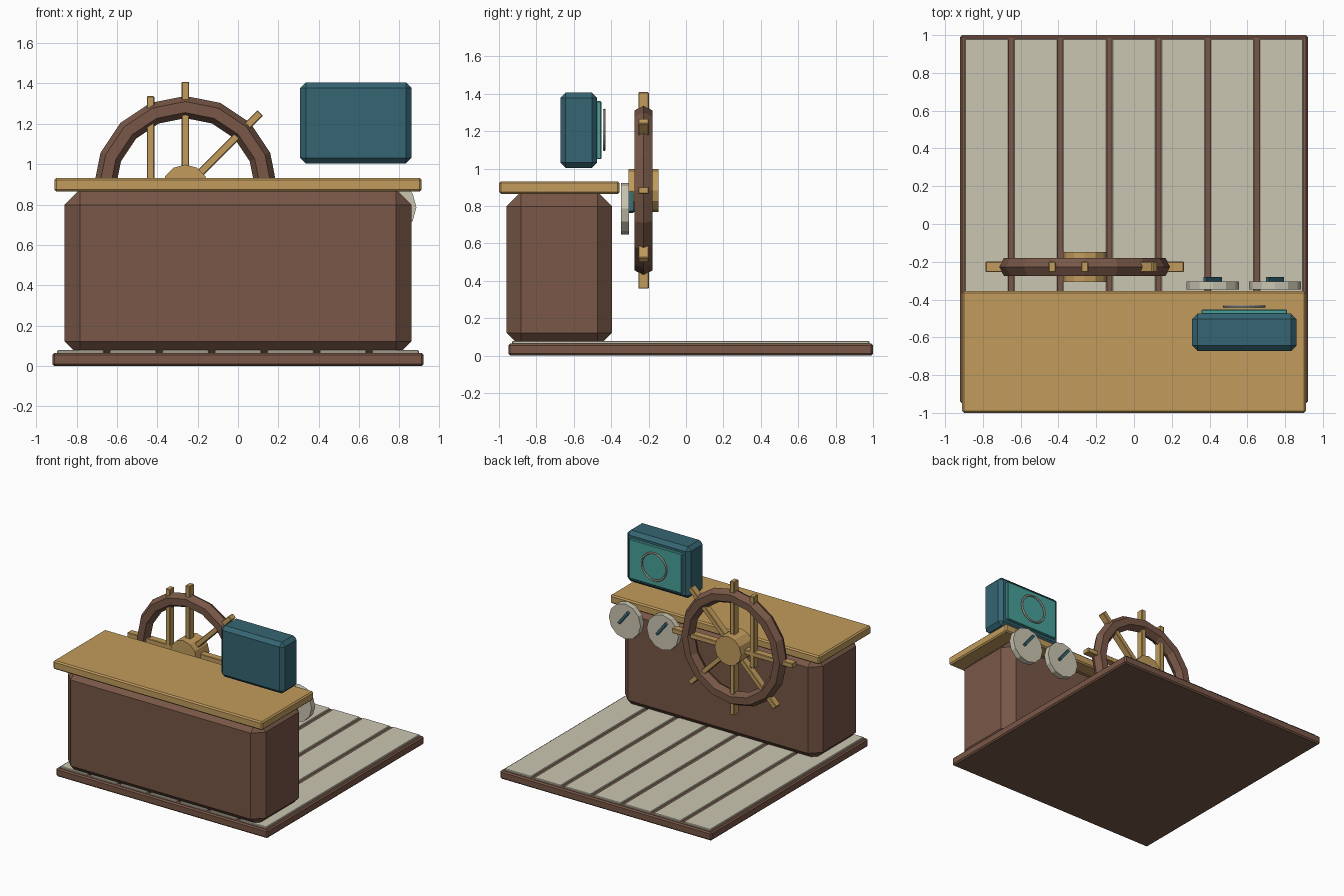
import bpy, math
from mathutils import Matrix, Vector

if "Cube" in bpy.data.objects:
    bpy.data.objects.remove(bpy.data.objects["Cube"])


def colour(name, r, g, b):
    def lin(c):
        c /= 255
        return c / 12.92 if c <= 0.04045 else ((c + 0.055) / 1.055) ** 2.4
    m = bpy.data.materials.new(name)
    m.diffuse_color = (lin(r), lin(g), lin(b), 1)
    m.use_nodes = True
    m.node_tree.nodes["Principled BSDF"].inputs["Base Color"].default_value = m.diffuse_color
    return m


BROWN = colour("dark_wood", 120, 87, 71)
TAN = colour("light_wood", 194, 156, 93)
CREAM = colour("cream", 203, 198, 178)
NAVY = colour("dark_teal", 53, 101, 114)
TEAL = colour("screen_teal", 72, 160, 154)


def finish(name, mat):
    ob = bpy.context.object
    ob.name = name
    ob.data.materials.append(mat)
    return ob


def box(name, mat, lo, hi, bevel=0.0):
    """Box between two corners, with an optional one-step chamfer."""
    lo, hi = Vector(lo), Vector(hi)
    bpy.ops.mesh.primitive_cube_add(size=1, location=(lo + hi) / 2)
    ob = finish(name, mat)
    ob.data.transform(Matrix.Diagonal((*(hi - lo), 1)))
    if bevel:
        mod = ob.modifiers.new("chamfer", 'BEVEL')
        mod.width = bevel
        mod.segments = 1
    return ob


def disc(name, mat, centre, radius, depth):
    """Twelve-sided drum with its axis along y."""
    bpy.ops.mesh.primitive_cylinder_add(vertices=12, radius=radius, depth=depth,
                                        location=centre, rotation=(math.pi / 2, 0, 0))
    return finish(name, mat)


def ring(name, mat, centre, major, minor, seg, sides):
    bpy.ops.mesh.primitive_torus_add(major_radius=major, minor_radius=minor,
                                     major_segments=seg, minor_segments=sides,
                                     location=centre, rotation=(math.pi / 2, 0, 0))
    return finish(name, mat)


# Deck: base slab and seven planks
box("deck_base", BROWN, (-0.92, -0.95, 0), (0.92, 1.0, 0.065), 0.01)
for i in range(7):
    x = (i - 3) * 0.26
    box(f"deck_plank_{i + 1}", CREAM, (x - 0.116, -0.93, 0.05), (x + 0.116, 0.98, 0.078), 0.004)

# Console cabinet and countertop
box("cabinet", BROWN, (-0.86, -0.96, 0.045), (0.86, -0.395, 0.875), 0.077)
box("countertop", TAN, (-0.91, -1.0, 0.865), (0.91, -0.355, 0.932), 0.01)

# Display housing, screen and dial ring
box("display_housing", NAVY, (0.308, -0.672, 1.003), (0.86, -0.475, 1.406), 0.028)
box("display_screen", TEAL, (0.357, -0.48, 1.05), (0.811, -0.453, 1.36), 0.004)
ring("display_ring", CREAM, (0.584, -0.437, 1.207), 0.106, 0.008, 24, 6)

# Gauges with tilted needles
for i, x in enumerate((0.417, 0.746)):
    disc(f"gauge_{i + 1}", CREAM, (x, -0.326, 0.786), 0.138, 0.044)
    needle = box(f"gauge_needle_{i + 1}", NAVY, (x - 0.01, -0.305, 0.754), (x + 0.01, -0.281, 0.884))
    needle.rotation_euler.y = math.radians(-38)

# Steering wheel: rim, hub and spokes
C = Vector((-0.261, -0.227, 0.883))
ring("wheel_rim", BROWN, C, 0.4, 0.055, 16, 6)
disc("wheel_hub", TAN, C, 0.115, 0.16)
half = Vector((0.019, 0.028, 0.282))
for i in range(8):
    a = i * math.pi / 4
    mid = C + Vector((math.sin(a), 0, math.cos(a))) * 0.243
    spoke = box(f"wheel_spoke_{i + 1}", TAN, mid - half, mid + half, 0.004)
    # the upper left spoke stands upright
    spoke.rotation_euler.y = 0 if i == 7 else a
